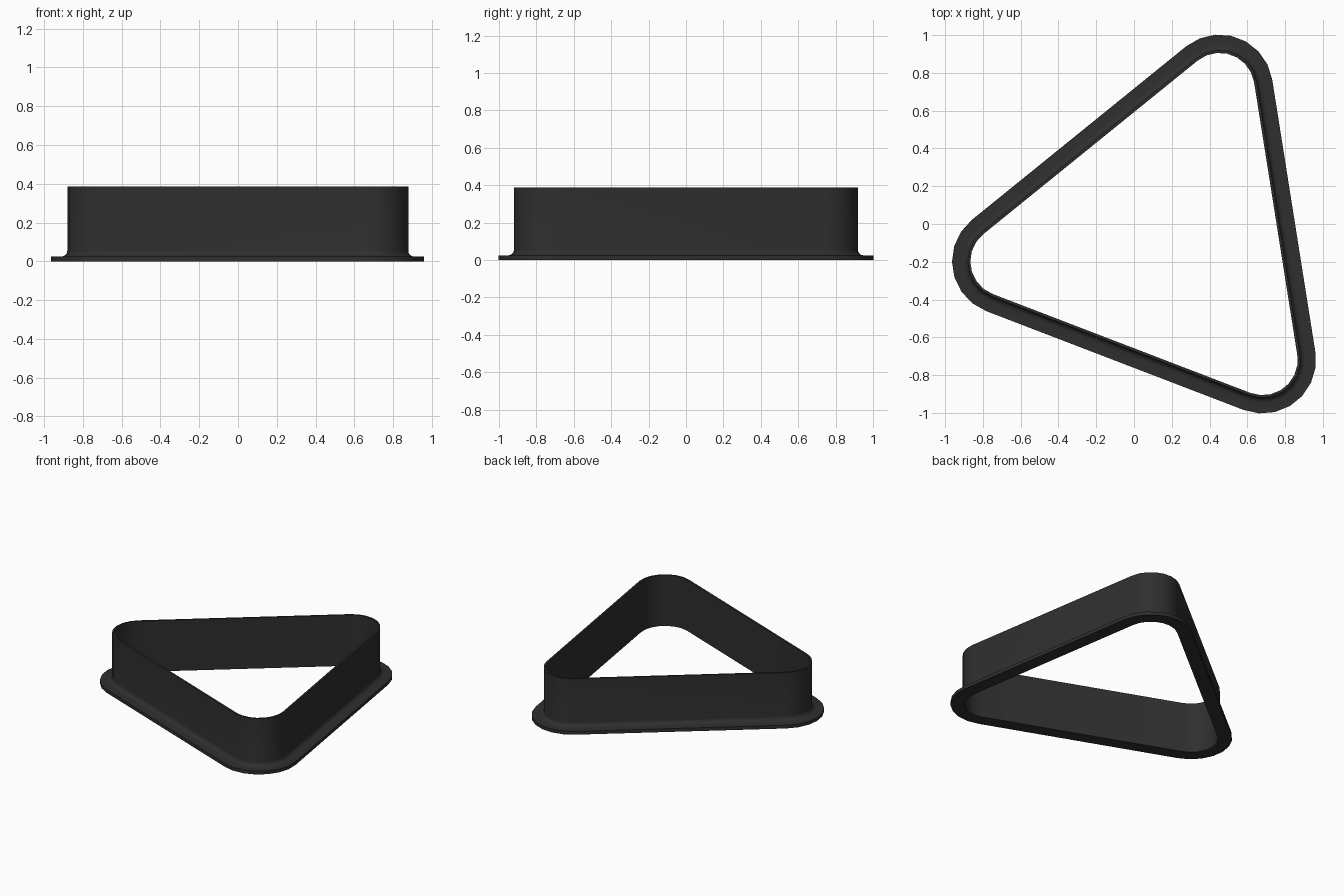
import bpy
import bmesh
from math import cos, sin, radians, pi

cube = bpy.data.objects.get("Cube")
if cube:
    bpy.data.objects.remove(cube, do_unlink=True)

# Charcoal plastic
mat = bpy.data.materials.new("charcoal_plastic")
mat.use_nodes = True
colour = (0.028, 0.028, 0.028, 1.0)
mat.diffuse_color = colour
bsdf = mat.node_tree.nodes["Principled BSDF"]
bsdf.inputs["Base Color"].default_value = colour
bsdf.inputs["Roughness"].default_value = 0.6

CENTRE = (0.151, -0.066)   # triangle centre
REACH = 0.843              # centre to each corner arc centre
CORNER_R = 0.282           # outer corner radius of the flange
TURN = 9.0                 # direction of the first side's normal, degrees
SEGMENTS = 7               # facets per corner
FLANGE = 0.025
HEIGHT = 0.387
WALL_OUT, WALL_IN = 0.083, 0.097
FILLET = 0.03


def rounded_triangle(inset):
    """Outline of the rounded triangle, moved inwards by inset."""
    points = []
    for corner in range(3):
        start = TURN + 120 * corner
        mid = radians(start + 60)
        cx = CENTRE[0] + REACH * cos(mid)
        cy = CENTRE[1] + REACH * sin(mid)
        for i in range(SEGMENTS + 1):
            a = radians(start + 120 * i / SEGMENTS)
            r = CORNER_R - inset
            points.append((cx + r * cos(a), cy + r * sin(a)))
    return points


# Cross-section as (inset, height): flange, concave fillet, thin wall
section = [(0, 0), (0, FLANGE)]
for i in range(6):
    a = pi / 2 * i / 5
    section.append((WALL_OUT - FILLET + FILLET * sin(a),
                    FLANGE + FILLET - FILLET * cos(a)))
section += [(WALL_OUT, HEIGHT), (WALL_IN, HEIGHT), (WALL_IN, 0)]

# Sweep the section round the triangle
bm = bmesh.new()
rings = [[bm.verts.new((x, y, z)) for x, y in rounded_triangle(inset)]
         for inset, z in section]
for k, ring in enumerate(rings):
    upper = rings[(k + 1) % len(rings)]
    for i in range(len(ring)):
        j = (i + 1) % len(ring)
        bm.faces.new((ring[i], ring[j], upper[j], upper[i]))
bmesh.ops.recalc_face_normals(bm, faces=bm.faces)

mesh = bpy.data.meshes.new("triangle_cutter")
bm.to_mesh(mesh)
bm.free()
mesh.materials.append(mat)
cutter = bpy.data.objects.new("triangle_cutter", mesh)
bpy.context.collection.objects.link(cutter)

# Smooth corners, crisp rims
bpy.ops.object.select_all(action="DESELECT")
cutter.select_set(True)
bpy.context.view_layer.objects.active = cutter
bpy.ops.object.shade_smooth_by_angle(angle=radians(35))
